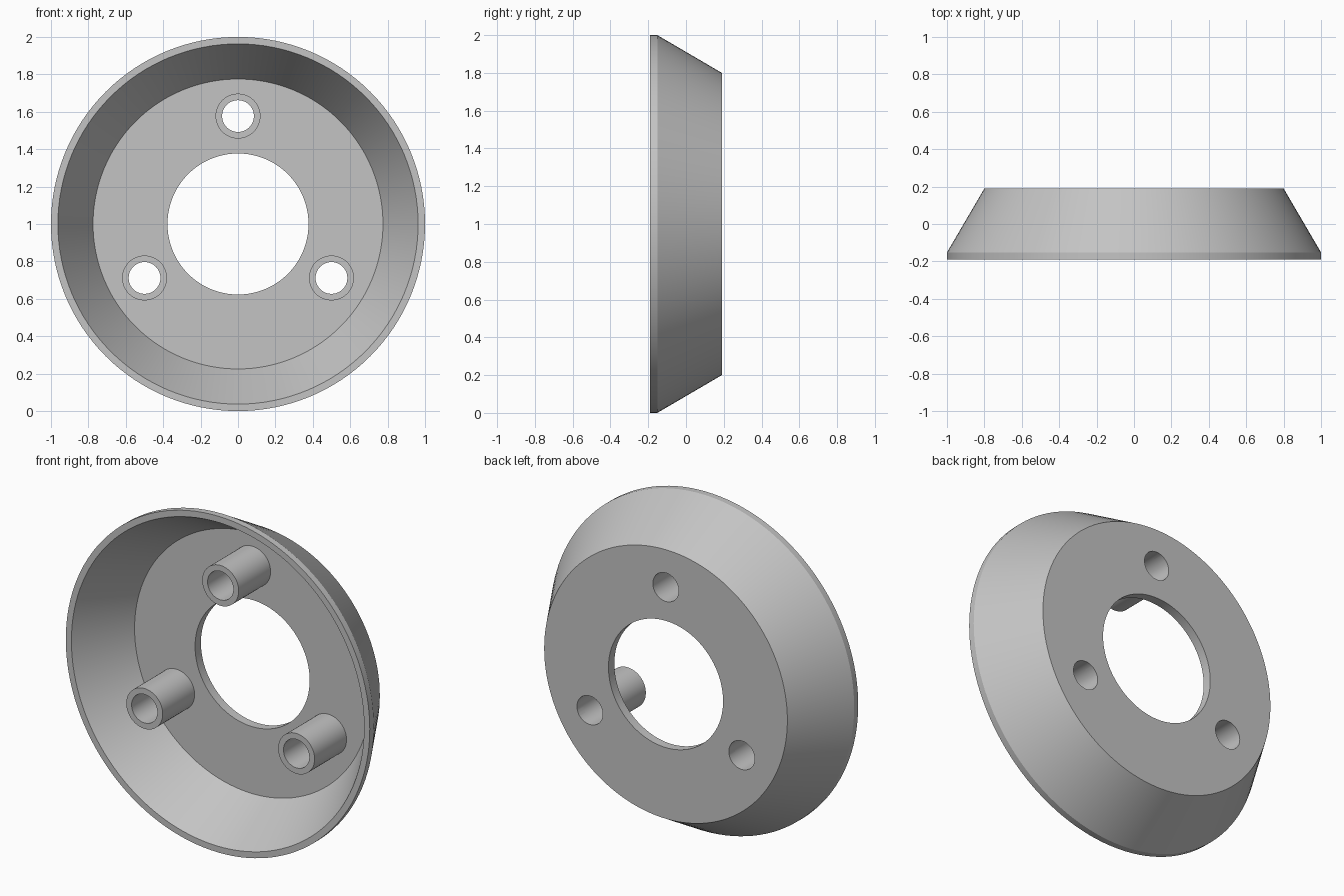
import bpy, bmesh, math
from mathutils import Matrix, Vector

cube = bpy.data.objects.get("Cube")
if cube:
    bpy.data.objects.remove(cube, do_unlink=True)

FRONT, BACK, FLOOR = -0.19, 0.19, 0.135
BOSS_TIP = -0.165
HOLE_R, BOSS_R, BOSS_CIRCLE = 0.085, 0.12, 0.577

grey = bpy.data.materials.new("light_grey")
grey.use_nodes = True
colour = (0.55, 0.55, 0.55, 1)
grey.diffuse_color = colour
grey.node_tree.nodes["Principled BSDF"].inputs["Base Color"].default_value = colour


def lathe(name, profile, centre, steps, closed=True):
    """Turn a profile of (radius, y) points around the y axis through centre."""
    bm = bmesh.new()
    rings = []
    for i in range(steps):
        spin = Matrix.Rotation(2 * math.pi * i / steps, 3, 'Y')
        rings.append([bm.verts.new(spin @ Vector((0, y, r))) for r, y in profile])
    count = len(profile)
    for i in range(steps):
        a, b = rings[i], rings[(i + 1) % steps]
        for j in range(count if closed else count - 1):
            k = (j + 1) % count
            bm.faces.new((a[j], a[k], b[k], b[j]))
    bmesh.ops.recalc_face_normals(bm, faces=bm.faces)
    mesh = bpy.data.meshes.new(name)
    bm.to_mesh(mesh)
    bm.free()
    mesh.materials.append(grey)
    obj = bpy.data.objects.new(name, mesh)
    obj.location = centre
    bpy.context.collection.objects.link(obj)
    return obj


def activate(obj):
    bpy.ops.object.select_all(action='DESELECT')
    obj.select_set(True)
    bpy.context.view_layer.objects.active = obj


def smooth(obj):
    activate(obj)
    bpy.ops.object.shade_smooth_by_angle(angle=math.radians(25))


# Conical cup with a flat floor, a straight lip and a central bore
cup = lathe("conical_cup", [
    (0.377, BACK), (0.80, BACK), (1.0, -0.152), (1.0, FRONT),
    (0.963, FRONT), (0.775, FLOOR), (0.377, FLOOR)], (0, 0, 1), 128)

# Three hollow mounting bosses, with their holes carried through the floor
for name, degrees in (("top", 0), ("left", 120), ("right", 240)):
    angle = math.radians(degrees)
    centre = (BOSS_CIRCLE * math.sin(angle), 0, 1 + BOSS_CIRCLE * math.cos(angle))

    bpy.ops.mesh.primitive_cylinder_add(
        vertices=48, radius=HOLE_R, depth=1, location=centre,
        rotation=(math.pi / 2, 0, 0))
    drill = bpy.context.object
    drill.hide_render = True
    cut = cup.modifiers.new("hole", 'BOOLEAN')
    cut.operation = 'DIFFERENCE'
    cut.solver = 'EXACT'
    cut.object = drill
    activate(cup)
    bpy.ops.object.modifier_apply(modifier=cut.name)
    bpy.data.objects.remove(drill, do_unlink=True)

    boss = lathe(name + "_mounting_boss", [
        (HOLE_R, FLOOR), (HOLE_R, BOSS_TIP), (BOSS_R, BOSS_TIP), (BOSS_R, FLOOR)],
        centre, 48, closed=False)
    # Keep the open tube's normals facing out of its wall
    bm = bmesh.new()
    bm.from_mesh(boss.data)
    bm.normal_update()
    tip = min(bm.faces, key=lambda f: f.calc_center_median().y)
    if tip.normal.y > 0:
        bmesh.ops.reverse_faces(bm, faces=bm.faces)
    bm.to_mesh(boss.data)
    bm.free()
    smooth(boss)

# Single material slot on the drilled cup
cup.data.materials.clear()
cup.data.materials.append(grey)
cup.data.polygons.foreach_set("material_index", [0] * len(cup.data.polygons))
smooth(cup)
